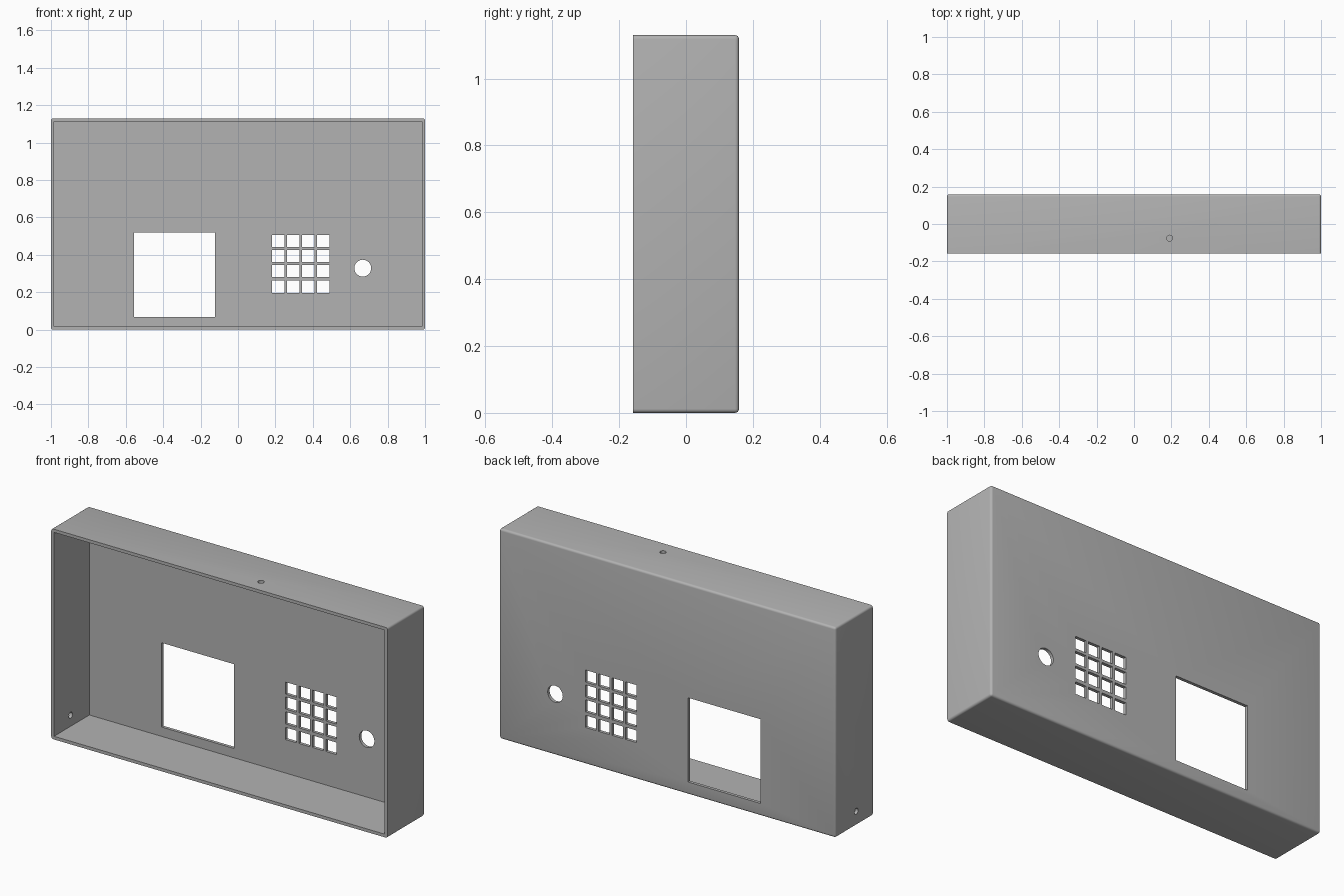
import bpy, bmesh, math
from mathutils import Matrix, Vector

if "Cube" in bpy.data.objects:
    bpy.data.objects.remove(bpy.data.objects["Cube"])

W, D, H = 2.0, 0.317, 1.13      # outer size
WALL, ROUND = 0.017, 0.012      # wall thickness, edge radius
FRONT, BACK = -D / 2, D / 2

grey = bpy.data.materials.new("matte grey")
grey.use_nodes = True
colour = (0.45, 0.45, 0.45, 1)
grey.diffuse_color = colour
grey.node_tree.nodes["Principled BSDF"].inputs["Base Color"].default_value = colour


def add_box(bm, low, high):
    low, high = Vector(low), Vector(high)
    place = Matrix.Translation((low + high) / 2) @ Matrix.Diagonal((*(high - low), 1))
    return bmesh.ops.create_cube(bm, size=1, matrix=place)["verts"]


def add_rod(bm, centre, radius, length, axis):
    turn = Vector(axis).to_track_quat("Z", "Y").to_matrix().to_4x4()
    bmesh.ops.create_cone(bm, cap_ends=True, segments=32, radius1=radius, radius2=radius,
                          depth=length, matrix=Matrix.Translation(centre) @ turn)


def make_object(name, bm):
    mesh = bpy.data.meshes.new(name)
    bm.to_mesh(mesh)
    bm.free()
    mesh.materials.append(grey)
    obj = bpy.data.objects.new(name, mesh)
    bpy.context.collection.objects.link(obj)
    return obj


# Outer shell, rounded everywhere except around the open front
bm = bmesh.new()
add_box(bm, (-W / 2, FRONT, 0), (W / 2, BACK, H))
edges = [e for e in bm.edges if any(v.co.y > 0 for v in e.verts)]
bmesh.ops.bevel(bm, geom=edges, offset=ROUND, segments=4, profile=0.5, affect="EDGES")
case = make_object("enclosure_shell", bm)

# Hollow interior, open at the front
bm = bmesh.new()
add_box(bm, (-W / 2 + WALL, FRONT - 0.1, WALL), (W / 2 - WALL, BACK - WALL, H - WALL))
cavity = make_object("cavity_cutter", bm)

# Openings in the back panel and the small wall holes
bm = bmesh.new()
near, far = BACK - 0.06, BACK + 0.06
add_box(bm, (-0.555, near, 0.067), (-0.122, far, 0.52))
for z in (0.197, 0.281, 0.361, 0.441):
    for column in range(4):
        x = 0.183 + column * 0.08
        add_box(bm, (x, near, z), (x + 0.065, far, z + 0.065))
add_rod(bm, (0.667, BACK, 0.329), 0.045, 0.12, (0, 1, 0))
add_rod(bm, (0.19, -0.076, H), 0.016, 0.1, (0, 0, 1))
add_rod(bm, (-W / 2, -0.018, 0.077), 0.016, 0.1, (1, 0, 0))
openings = make_object("openings_cutter", bm)

# Cut the shell, then discard the cutters
bpy.context.view_layer.objects.active = case
case.select_set(True)
for cutter in (cavity, openings):
    cut = case.modifiers.new(cutter.name, "BOOLEAN")
    cut.operation = "DIFFERENCE"
    cut.solver = "EXACT"
    cut.object = cutter
    cutter.hide_render = True
    bpy.ops.object.modifier_apply(modifier=cut.name)
    bpy.data.objects.remove(cutter)

bpy.ops.object.shade_smooth_by_angle(angle=math.radians(35))
